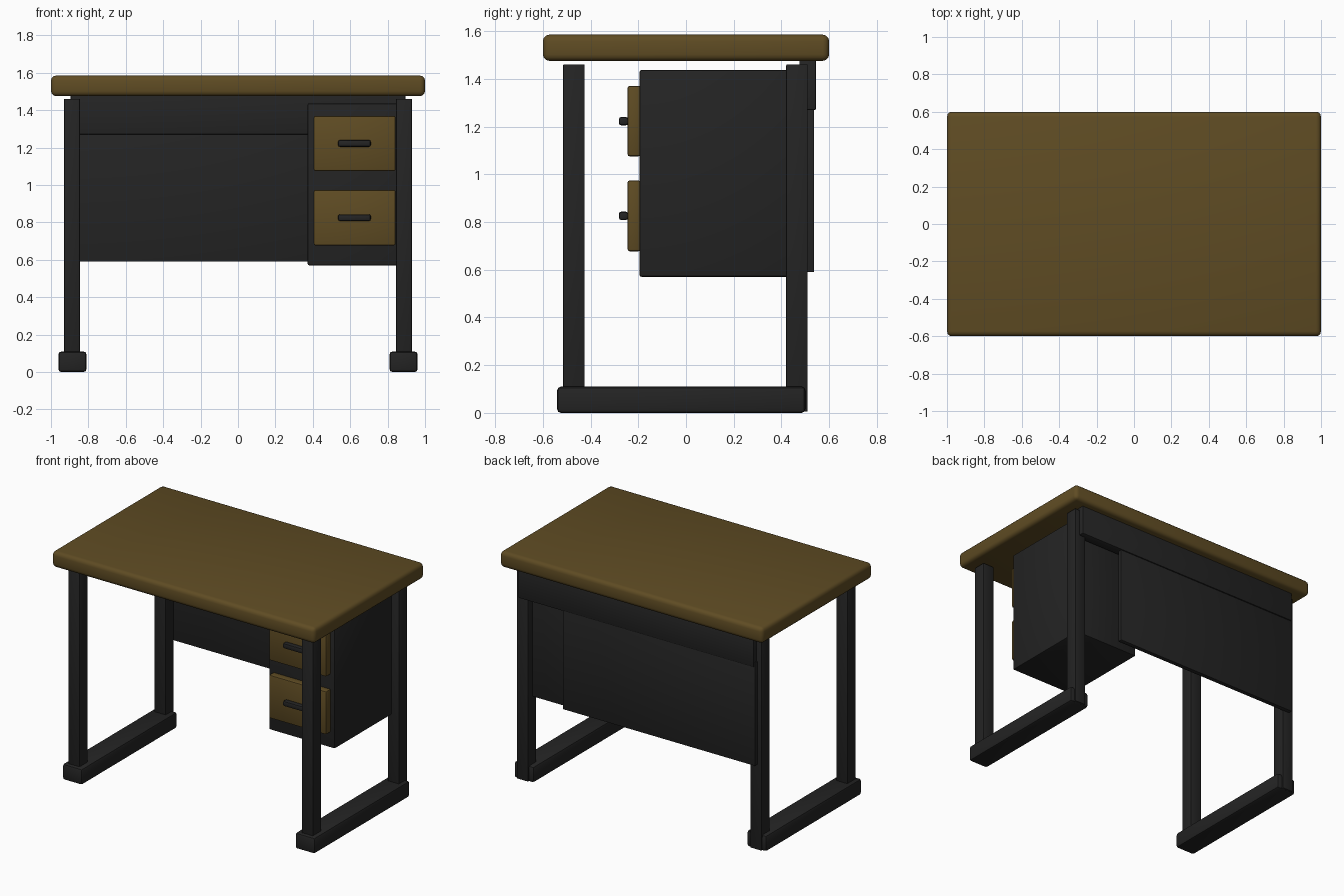
import bpy

if "Cube" in bpy.data.objects:
    bpy.data.objects.remove(bpy.data.objects["Cube"])


def material(name, rgb):
    m = bpy.data.materials.new(name)
    m.diffuse_color = (*rgb, 1.0)
    m.use_nodes = True
    m.node_tree.nodes["Principled BSDF"].inputs["Base Color"].default_value = m.diffuse_color
    return m


WOOD = material("brown wood", (0.115, 0.072, 0.017))
METAL = material("charcoal metal", (0.0175, 0.0175, 0.0175))


def box(name, x, y, z, mat, bevel=0.006, segments=2):
    """Bevelled box given by its (min, max) range on each axis."""
    bpy.ops.mesh.primitive_cube_add(size=1)
    ob = bpy.context.object
    ob.name = name
    ob.location = [(a + b) / 2 for a, b in (x, y, z)]
    ob.scale = [b - a for a, b in (x, y, z)]
    bpy.ops.object.transform_apply(location=False, rotation=False, scale=True)
    ob.data.materials.append(mat)
    mod = ob.modifiers.new("Bevel", "BEVEL")
    mod.width = bevel
    mod.segments = segments
    bpy.ops.object.modifier_apply(modifier=mod.name)
    bpy.ops.object.shade_smooth_by_angle(angle=0.6)
    return ob


# Table top
box("desk_top", (-1, 1), (-0.6, 0.6), (1.475, 1.585), WOOD, 0.027, 3)

# Leg frames, one per side
for side, s in (("left", -1), ("right", 1)):
    lx = sorted((s * 0.845, s * 0.93))
    fx = sorted((s * 0.81, s * 0.96))
    box(side + "_front_leg", lx, (-0.515, -0.425), (0.06, 1.46), METAL, 0.004)
    box(side + "_back_leg", lx, (0.42, 0.51), (0.005, 1.46), METAL, 0.004)
    box(side + "_foot", fx, (-0.54, 0.50), (0, 0.11), METAL, 0.016)

# Back panels
box("upper_back_rail", (-0.895, 0.895), (0.475, 0.545), (1.27, 1.478), METAL, 0.005)
box("modesty_panel", (-0.9, 0.56), (0.505, 0.537), (0.59, 1.30), METAL, 0.004)

# Drawer pedestal
box("drawer_cabinet", (0.372, 0.873), (-0.195, 0.46), (0.57, 1.437), METAL, 0.009)
for name, z0, z1 in (("upper", 1.075, 1.37), ("lower", 0.677, 0.974)):
    zc = (z0 + z1) / 2
    box(name + "_drawer_front", (0.405, 0.842), (-0.245, -0.19), (z0, z1), WOOD, 0.009)
    box(name + "_drawer_handle", (0.535, 0.71), (-0.281, -0.243),
        (zc - 0.018, zc + 0.018), METAL, 0.010)
